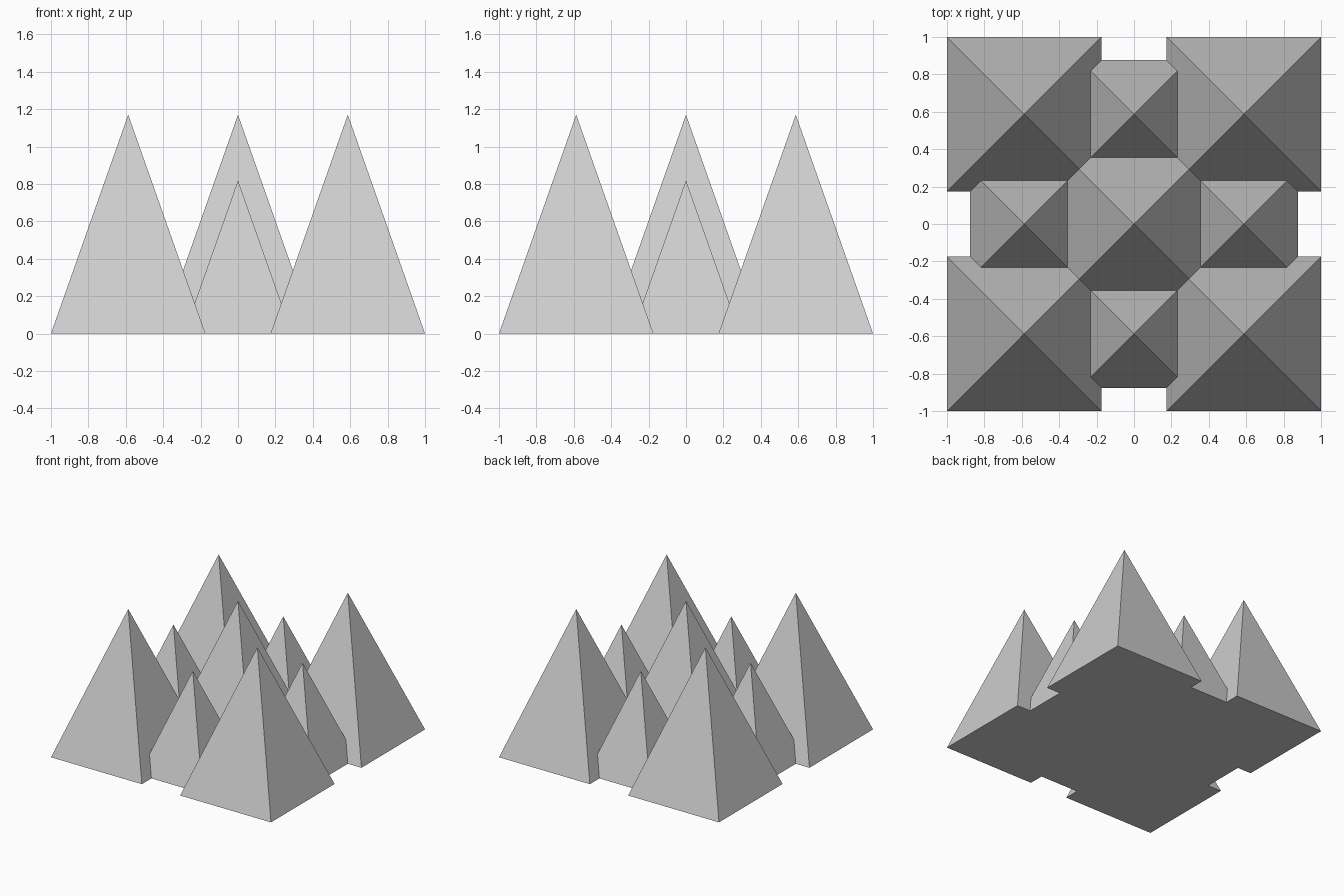
import bpy
import bmesh

if "Cube" in bpy.data.objects:
    bpy.data.objects.remove(bpy.data.objects["Cube"])

SLOPE = 2.833        # rise over run, shared by every pyramid
OFFSET = 0.587       # spacing between pyramid centres

grey = bpy.data.materials.new("light_grey")
grey.diffuse_color = (0.62, 0.62, 0.62, 1)
grey.use_nodes = True
grey.node_tree.nodes["Principled BSDF"].inputs["Base Color"].default_value = grey.diffuse_color


def pyramid(name, x, y, half):
    """Closed square pyramid standing on the ground."""
    bm = bmesh.new()
    base = [bm.verts.new((x + sx * half, y + sy * half, 0))
            for sx, sy in ((-1, -1), (1, -1), (1, 1), (-1, 1))]
    apex = bm.verts.new((x, y, half * SLOPE))
    bm.faces.new(base[::-1])
    for i in range(4):
        bm.faces.new((base[i], base[(i + 1) % 4], apex))
    mesh = bpy.data.meshes.new(name)
    bm.to_mesh(mesh)
    bm.free()
    mesh.materials.append(grey)
    obj = bpy.data.objects.new(name, mesh)
    bpy.context.collection.objects.link(obj)
    return obj


# Tall centre pyramid, tall corners, shorter pyramids between them
cluster = pyramid("pyramid_cluster", 0, 0, 0.413)
parts = []
for i in (-1, 0, 1):
    for j in (-1, 0, 1):
        if i or j:
            corner = i != 0 and j != 0
            parts.append(pyramid("corner_pyramid" if corner else "side_pyramid",
                                 i * OFFSET, j * OFFSET, 0.413 if corner else 0.289))

# Fuse everything into one solid
bpy.context.view_layer.objects.active = cluster
for part in parts:
    mod = cluster.modifiers.new("fuse", 'BOOLEAN')
    mod.operation = 'UNION'
    mod.solver = 'EXACT'
    mod.object = part
    bpy.ops.object.modifier_apply(modifier=mod.name)
    bpy.data.objects.remove(part)
